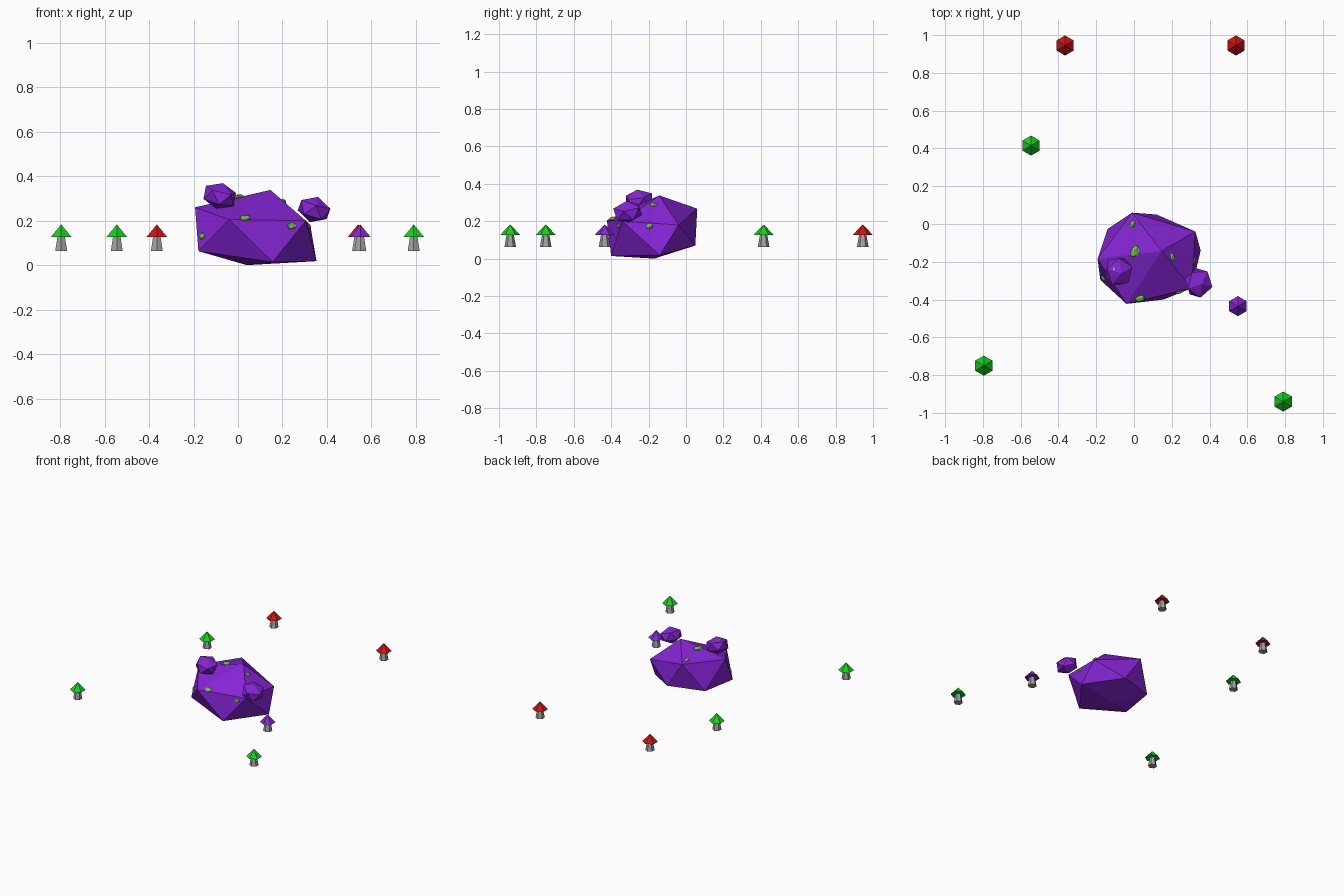
import bpy, bmesh, math, random
from mathutils import Vector, Matrix
from mathutils.bvhtree import BVHTree

if "Cube" in bpy.data.objects:
    bpy.data.objects.remove(bpy.data.objects["Cube"])

random.seed(4)


def material(name, rgb):
    m = bpy.data.materials.new(name)
    m.diffuse_color = (*rgb, 1)
    m.use_nodes = True
    m.node_tree.nodes["Principled BSDF"].inputs["Base Color"].default_value = m.diffuse_color
    return m


PURPLE = material("purple", (0.235, 0.018, 0.66))
RED = material("red", (0.62, 0.006, 0.008))
GREEN = material("green", (0.008, 0.62, 0.012))
GREY = material("stem grey", (0.36, 0.36, 0.36))
MOSS = material("moss green", (0.17, 0.58, 0.06))


def finish(name, bm, mat):
    bmesh.ops.recalc_face_normals(bm, faces=bm.faces)
    me = bpy.data.meshes.new(name)
    bm.to_mesh(me)
    bm.free()
    me.materials.append(mat)
    ob = bpy.data.objects.new(name, me)
    bpy.context.collection.objects.link(ob)
    return ob


def cone(name, r1, r2, z1, z2, x, y, mat):
    # six-sided cone with corners on the +y and -y sides
    bm = bmesh.new()
    bmesh.ops.create_cone(bm, cap_ends=True, cap_tris=False, segments=6,
                          radius1=r1, radius2=r2, depth=z2 - z1)
    far = max(bm.verts, key=lambda v: v.co.x)
    turn = math.pi / 2 - math.atan2(far.co.y, far.co.x)
    bm.transform(Matrix.Translation((x, y, (z1 + z2) / 2)) @ Matrix.Rotation(turn, 4, 'Z'))
    return finish(name, bm, mat)


# mushrooms
for i, (x, y, mat) in enumerate([
        (-0.365, 0.945, RED), (0.54, 0.945, RED), (-0.545, 0.415, GREEN),
        (-0.795, -0.75, GREEN), (0.79, -0.94, GREEN), (0.55, -0.435, PURPLE)]):
    cone(f"mushroom_stem_{i}", 0.031, 0.019, 0.063, 0.13, x, y, GREY)
    cone(f"mushroom_cap_{i}", 0.053, 0.0, 0.127, 0.183, x, y, mat)

# main rock: uneven twenty-sided boulder made of two staggered rings
upper = [(-0.01, 0.06, 0.267), (0.325, -0.04, 0.18), (0.305, -0.34, 0.2),
         (-0.04, -0.423, 0.205), (-0.193, -0.185, 0.26)]
lower = [(0.12, 0.05, 0.07), (0.353, -0.14, 0.018), (0.156, -0.4, 0.014),
         (-0.178, -0.296, 0.063), (-0.14, -0.026, 0.07)]
bm = bmesh.new()
U = [bm.verts.new(c) for c in upper]
L = [bm.verts.new(c) for c in lower]
top = bm.verts.new((0.146, -0.143, 0.338))
base = bm.verts.new((0.04, -0.17, 0.0))
for i in range(5):
    j = (i + 1) % 5
    bm.faces.new((top, U[i], U[j]))
    bm.faces.new((U[i], L[i], U[j]))
    bm.faces.new((U[j], L[i], L[j]))
    bm.faces.new((base, L[j], L[i]))
bmesh.ops.recalc_face_normals(bm, faces=bm.faces)
tree = BVHTree.FromBMesh(bm)
finish("boulder", bm, PURPLE)

# two small stones stuck on the boulder
for name, pos, rot, size in [
        ("left_stone", (-0.082, -0.252, 0.311), (0.15, 0.25, 0.4), (0.082, 0.084, 0.06)),
        ("right_stone", (0.342, -0.312, 0.25), (0.1, 0.3, 1.0), (0.08, 0.084, 0.06))]:
    bm = bmesh.new()
    bmesh.ops.create_icosphere(bm, subdivisions=1, radius=1)
    spin = Matrix.Rotation(rot[2], 4, 'Z')
    tilt = Matrix.Rotation(rot[1], 4, 'Y') @ Matrix.Rotation(rot[0], 4, 'X')
    bm.transform(Matrix.Translation(pos) @ tilt @ Matrix.Diagonal((*size, 1)) @ spin)
    finish(name, bm, PURPLE)


# moss tufts: flattened lumps lying on the surface
def moss(name, pos, normal, r):
    bm = bmesh.new()
    bmesh.ops.create_icosphere(bm, subdivisions=2, radius=r)
    for v in bm.verts:
        v.co *= random.uniform(0.8, 1.15)
    q = normal.to_track_quat('Z', 'Y').to_matrix().to_4x4()
    bm.transform(Matrix.Translation(pos) @ q @ Matrix.Diagonal((1, 0.75, 0.5, 1)))
    finish(name, bm, MOSS)


for i, (p, r) in enumerate([
        ((0.033, -0.40, 0.222), 0.025), ((0.24, -0.35, 0.175), 0.021),
        ((-0.172, -0.30, 0.135), 0.021), ((0.005, -0.145, 0.305), 0.03),
        ((0.21, -0.175, 0.295), 0.019), ((-0.01, 0.0, 0.285), 0.02),
        ((0.33, -0.195, 0.175), 0.018)]):
    loc, nor, _, _ = tree.find_nearest(Vector(p))
    moss(f"moss_{i}", loc, nor, r)
moss("moss_on_stone", Vector((-0.105, -0.243, 0.355)), Vector((-0.3, 0, 1)), 0.014)
